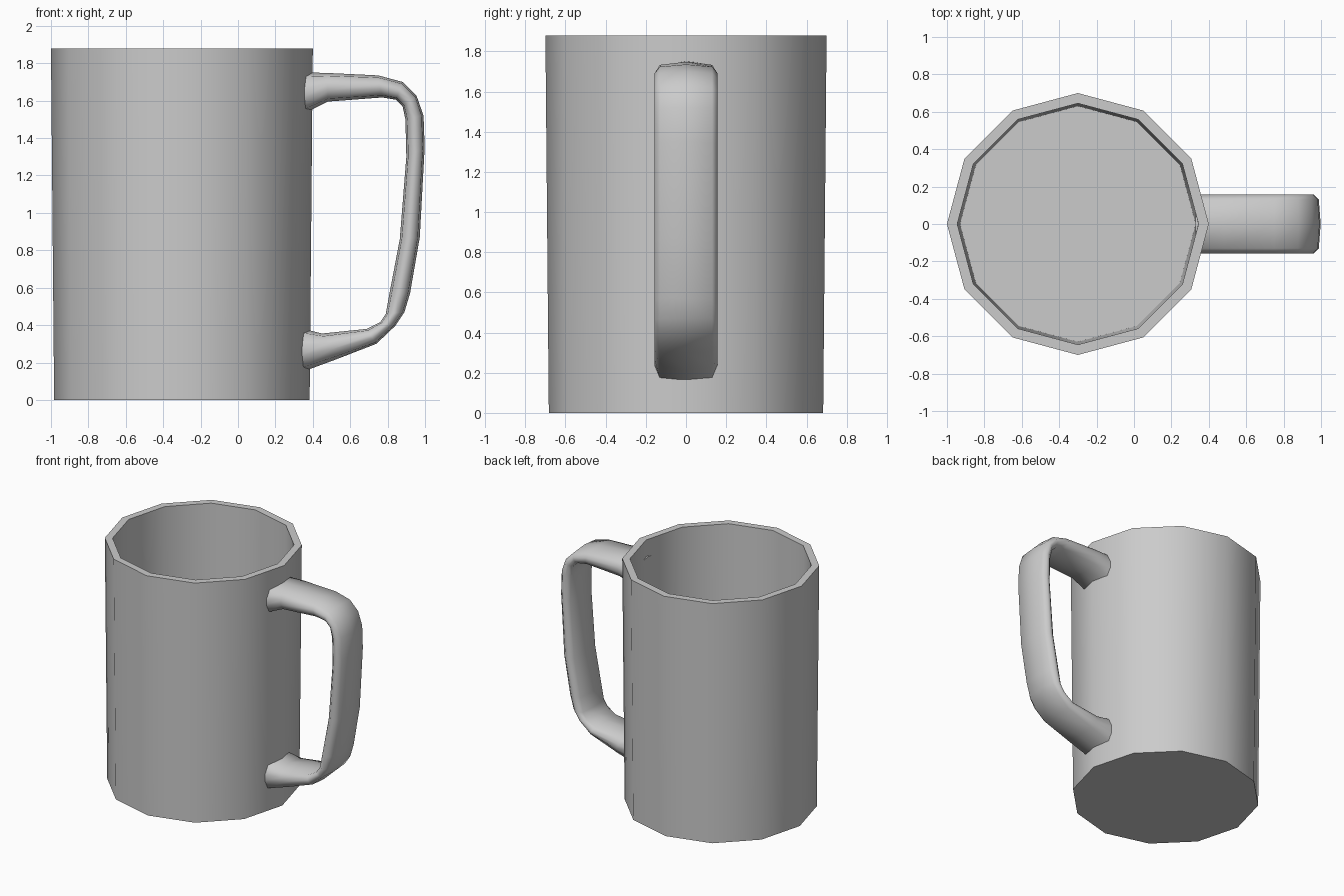
import bpy, bmesh, math

cube = bpy.data.objects.get("Cube")
if cube:
    bpy.data.objects.remove(cube, do_unlink=True)

SIDES = 12
AXIS_X = -0.3

grey = bpy.data.materials.new("plain grey")
grey.use_nodes = True
grey.diffuse_color = (0.6, 0.6, 0.6, 1)
grey.node_tree.nodes["Principled BSDF"].inputs["Base Color"].default_value = (0.6, 0.6, 0.6, 1)


def loft(name, rings, angle):
    """Skin a list of closed rings and cap both ends."""
    bm = bmesh.new()
    loops = [[bm.verts.new(p) for p in ring] for ring in rings]
    for a, b in zip(loops, loops[1:]):
        for i in range(len(a)):
            j = (i + 1) % len(a)
            bm.faces.new((a[i], a[j], b[j], b[i]))
    bm.faces.new(loops[0][::-1])
    bm.faces.new(loops[-1])
    bmesh.ops.recalc_face_normals(bm, faces=bm.faces)
    mesh = bpy.data.meshes.new(name)
    bm.to_mesh(mesh)
    bm.free()
    mesh.materials.append(grey)
    obj = bpy.data.objects.new(name, mesh)
    bpy.context.collection.objects.link(obj)
    bpy.ops.object.select_all(action="DESELECT")
    obj.select_set(True)
    bpy.context.view_layer.objects.active = obj
    bpy.ops.object.shade_smooth_by_angle(angle=math.radians(angle))
    return obj


def circle(radius, z):
    turn = 2 * math.pi / SIDES
    return [(AXIS_X + radius * math.cos(i * turn), radius * math.sin(i * turn), z)
            for i in range(SIDES)]


# Cup: outer wall, rim, inner wall, floor
cup_profile = [(0.683, 0), (0.7, 1.88), (0.645, 1.88), (0.63, 0.06)]
loft("cup", [circle(r, z) for r, z in cup_profile], 40)

# Handle: outer and inner edge points (x, z) of each section, top to bottom
stations = [
    ((0.33, 1.752), (0.33, 1.52)),
    ((0.48, 1.748), (0.48, 1.595)),
    ((0.75, 1.735), (0.77, 1.617)),
    ((0.88, 1.70), (0.845, 1.605)),
    ((0.955, 1.625), (0.88, 1.57)),
    ((0.992, 1.52), (0.895, 1.50)),
    ((0.998, 1.35), (0.90, 1.30)),
    ((0.972, 0.87), (0.865, 0.86)),
    ((0.92, 0.57), (0.81, 0.57)),
    ((0.89, 0.47), (0.79, 0.46)),
    ((0.84, 0.395), (0.76, 0.415)),
    ((0.74, 0.30), (0.69, 0.38)),
    ((0.52, 0.215), (0.45, 0.355)),
    ((0.33, 0.145), (0.33, 0.385)),
]
# Half cross-section: sideways offset, share of the way from inner to outer edge
half = [(0, 1), (0.13, 0.9), (0.157, 0.62), (0.157, 0.38), (0.13, 0.1), (0, 0)]
section = half + [(-y, t) for y, t in half[-2:0:-1]]


def handle_ring(outer, inner):
    return [(inner[0] + (outer[0] - inner[0]) * t, y,
             inner[1] + (outer[1] - inner[1]) * t) for y, t in section]


loft("handle", [handle_ring(o, i) for o, i in stations], 60)
